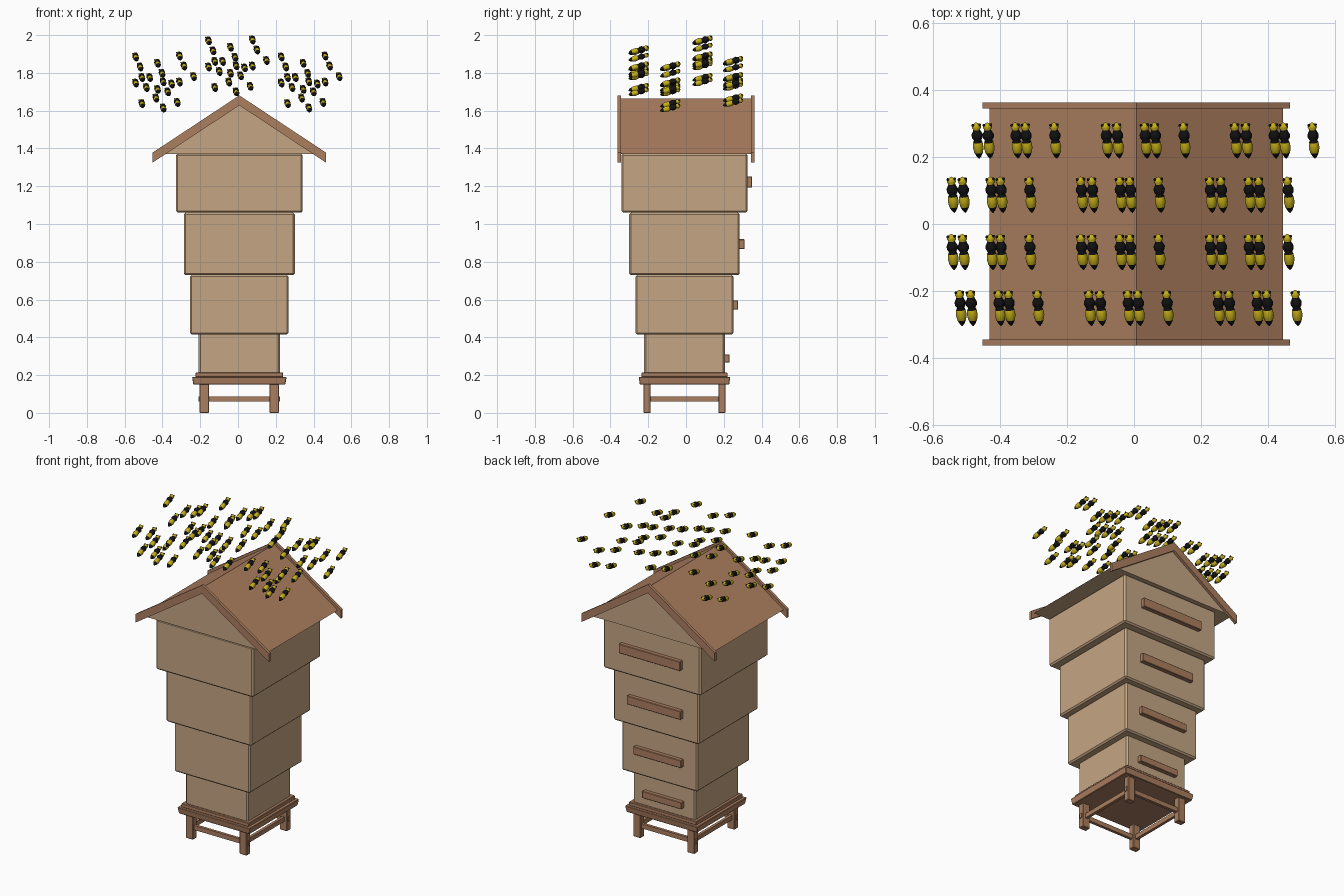
import bpy, bmesh, math
from mathutils import Matrix, Vector

if "Cube" in bpy.data.objects:
    bpy.data.objects.remove(bpy.data.objects["Cube"])


def material(name, rgb):
    m = bpy.data.materials.new(name)
    m.use_nodes = True
    m.diffuse_color = (*rgb, 1)
    m.node_tree.nodes["Principled BSDF"].inputs["Base Color"].default_value = (*rgb, 1)
    return m


TAN = material("pale wood", (0.56, 0.38, 0.23))
BROWN = material("brown wood", (0.41, 0.21, 0.115))
YELLOW = material("bee yellow", (0.58, 0.44, 0.01))
BLACK = material("bee black", (0.006, 0.006, 0.006))
CX, CY = 0.007, -0.008   # centre of the hive body


def finish(bm, name, *mats):
    bmesh.ops.recalc_face_normals(bm, faces=bm.faces)
    me = bpy.data.meshes.new(name)
    bm.to_mesh(me)
    bm.free()
    for m in mats:
        me.materials.append(m)
    ob = bpy.data.objects.new(name, me)
    bpy.context.collection.objects.link(ob)
    return ob


def box(name, centre, size, mat, bevel=0.0, taper=1.0):
    bm = bmesh.new()
    bmesh.ops.create_cube(bm, size=1)
    for v in bm.verts:
        k = taper if v.co.z < 0 else 1
        v.co = Vector((v.co.x * size[0] * k, v.co.y * size[1] * k, v.co.z * size[2]))
    ob = finish(bm, name, mat)
    ob.location = centre
    if bevel:
        mod = ob.modifiers.new("chamfer", "BEVEL")
        mod.width = bevel
        mod.segments = 1
    return ob


def prism(name, profile, y0, y1, *mats):
    bm = bmesh.new()
    face = bm.faces.new([bm.verts.new((x + CX, y0, z)) for x, z in profile])
    new = bmesh.ops.extrude_face_region(bm, geom=[face])["geom"]
    bmesh.ops.translate(bm, vec=(0, y1 - y0, 0),
                        verts=[g for g in new if isinstance(g, bmesh.types.BMVert)])
    return finish(bm, name, *mats)


# Stand: legs, rails, tray and plate
for sx, side in ((-1, "right"), (1, "left")):
    for sy, end in ((-1, "front"), (1, "back")):
        box(f"{end}_{side}_leg", (CX + sx * 0.185, CY + sy * 0.198, 0.08),
            (0.05, 0.038, 0.16), BROWN, 0.003)
    box(f"{side}_rail", (CX + sx * 0.185, CY, 0.073), (0.018, 0.39, 0.028), BROWN)
for sy, end in ((-1, "front"), (1, "back")):
    box(f"{end}_rail", (CX, CY + sy * 0.198, 0.073), (0.43, 0.018, 0.028), BROWN)
box("stand_tray", (CX, CY, 0.17), (0.5, 0.485, 0.04), BROWN, 0.003, 0.975)
box("stand_plate", (CX, CY, 0.201), (0.465, 0.455, 0.024), BROWN, 0.003)

# Stacked hive boxes, each with a handle on the back
tiers = ((0.205, 0.425, 0.43, 0.288), (0.415, 0.73, 0.522, 0.572),
         (0.73, 1.06, 0.588, 0.893), (1.06, 1.372, 0.67, 1.222))
for i, (z0, z1, width, handle_z) in enumerate(tiers, 1):
    depth = width - 0.003
    box(f"hive_box_{i}", (CX, CY, (z0 + z1) / 2), (width, depth, z1 - z0), TAN, 0.009)
    box(f"handle_{i}", (CX, CY + depth / 2 + 0.009, handle_z),
        (width * 0.63, 0.032, 0.038 + 0.005 * i), BROWN, 0.003)

# Roof: solid gable with brown slopes, and a board along each end
roof = prism("roof", [(-0.438, 1.371), (0.438, 1.371), (0, 1.665)], -0.346, 0.346, TAN, BROWN)
for p in roof.data.polygons:
    p.material_index = 1 if p.normal.z > 0.3 else 0
half, drop, thick, top = 0.459, 0.303, 0.053, 1.681
board = [(-half, top - drop - thick), (0, top - thick), (half, top - drop - thick),
         (half, top - drop), (0, top), (-half, top - drop)]
prism("front_roof_board", board, -0.363, -0.345, BROWN)
prism("back_roof_board", board, 0.345, 0.363, BROWN)

# Bee: rings along y from tail to head, coloured by band
rings = ((-0.057, 0.001), (-0.05, 0.007), (-0.038, 0.013), (-0.022, 0.016),
         (-0.006, 0.014), (0, 0.011), (0.008, 0.016), (0.018, 0.017), (0.028, 0.012),
         (0.033, 0.01), (0.04, 0.014), (0.049, 0.011), (0.055, 0.002))
bm = bmesh.new()
sides = 10
loops = [[bm.verts.new((r * math.cos(a), y, r * math.sin(a)))
          for a in (2 * math.pi * k / sides for k in range(sides))] for y, r in rings]
bm.faces.new(loops[0])
bm.faces.new(loops[-1])
for a, b in zip(loops, loops[1:]):
    for k in range(sides):
        n = (k + 1) % sides
        bm.faces.new((a[k], a[n], b[n], b[k]))
for f in bm.faces:
    y = f.calc_center_median().y
    f.material_index = 1 if y < -0.042 or -0.004 < y < 0.031 else 0
for sx in (-1, 1):   # eyes
    eye = bmesh.ops.create_icosphere(bm, subdivisions=1, radius=0.005,
                                     matrix=Matrix.Translation((sx * 0.01, 0.049, 0.005)))
    for f in {f for v in eye["verts"] for f in v.link_faces}:
        f.material_index = 1
bee = finish(bm, "bee", YELLOW, BLACK)
for p in bee.data.polygons:
    p.use_smooth = True

# Swarm: three clusters of four rows, five bees in each row
clusters = ((0, 0), (0.386, 0.085), (0.771, 0))
rows = ((0, 0.25, -0.109), (-0.0745, 0.088, 0), (-0.0745, -0.083, -0.138),
        (-0.0506, -0.25, -0.053))
flyers = ((0, 0), (0.033, -0.109), (0.116, -0.034), (0.146, -0.132), (0.232, 0.005))
spots = [(-0.467 + cx + rx + fx, ry, 1.884 + cz + rz + fz)
         for cx, cz in clusters for rx, ry, rz in rows for fx, fz in flyers]
for i, spot in enumerate(spots):
    ob = bee if i == 0 else bee.copy()
    if i:
        bpy.context.collection.objects.link(ob)
    ob.name = f"bee_{i + 1}"
    ob.location = spot
    ob.rotation_euler = (0.28, 0, 0.09)
